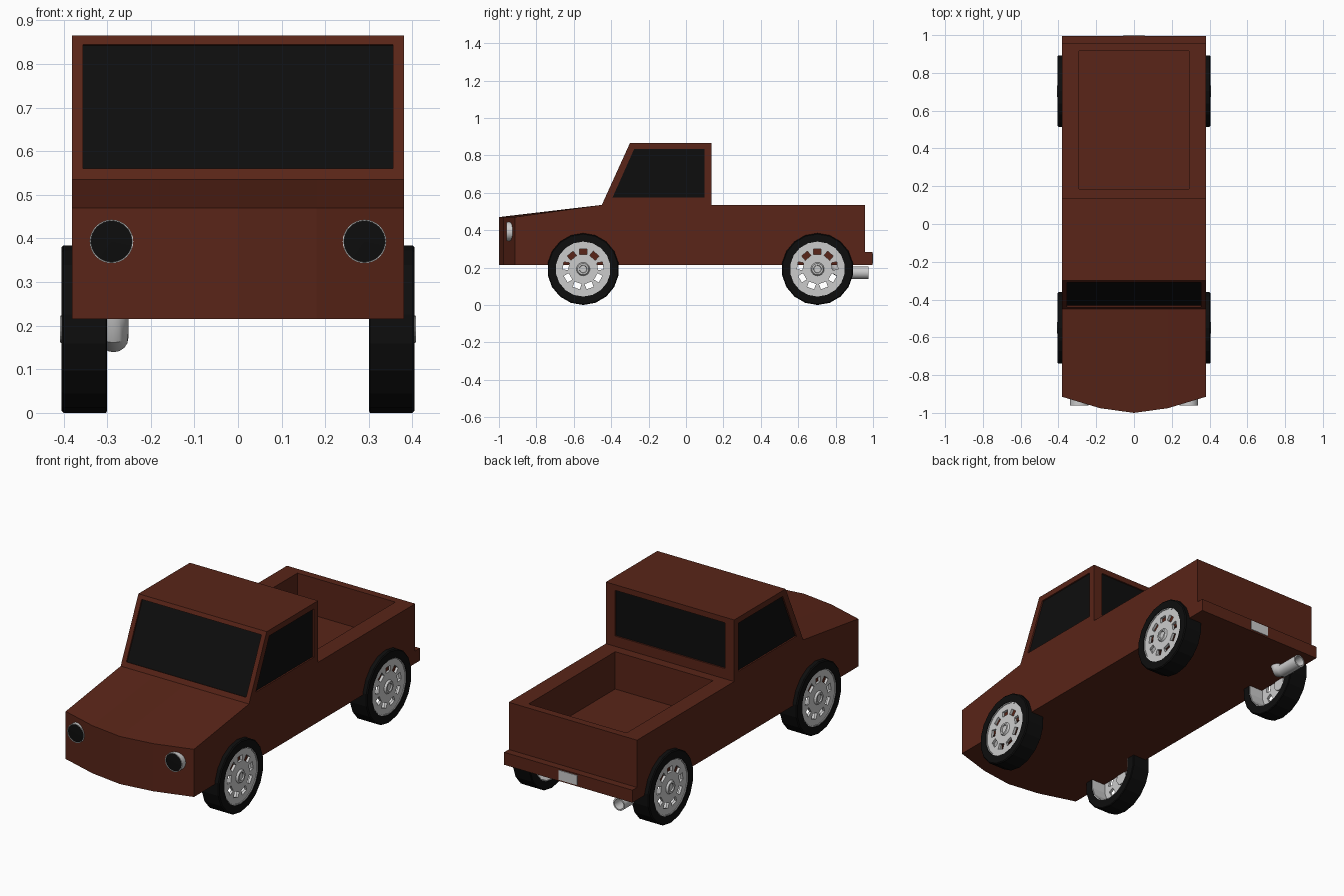
import bpy, bmesh
from math import pi, cos, sin
from mathutils import Vector, Matrix

if "Cube" in bpy.data.objects:
    bpy.data.objects.remove(bpy.data.objects["Cube"])


def material(name, rgb):
    m = bpy.data.materials.new(name)
    m.diffuse_color = (*rgb, 1)
    m.use_nodes = True
    m.node_tree.nodes["Principled BSDF"].inputs["Base Color"].default_value = m.diffuse_color
    return m


PAINT = material("paint", (0.10, 0.018, 0.009))
BLACK = material("black", (0.004, 0.004, 0.004))


def finish(name, bm, mat=None):
    bmesh.ops.recalc_face_normals(bm, faces=bm.faces)
    me = bpy.data.meshes.new(name)
    bm.to_mesh(me)
    bm.free()
    ob = bpy.data.objects.new(name, me)
    bpy.context.collection.objects.link(ob)
    if mat:
        me.materials.append(mat)
    return ob


def prism(name, pts, offset, mat=None):
    bm = bmesh.new()
    face = bm.faces.new([bm.verts.new(p) for p in pts])
    ext = bmesh.ops.extrude_face_region(bm, geom=[face], use_keep_orig=True)
    verts = [v for v in ext["geom"] if isinstance(v, bmesh.types.BMVert)]
    bmesh.ops.translate(bm, verts=verts, vec=offset)
    return finish(name, bm, mat)


def box(name, lo, hi, mat=None):
    (x0, y0, z0), (x1, y1, z1) = lo, hi
    return prism(name, [(x0, y0, z0), (x1, y0, z0), (x1, y1, z0), (x0, y1, z0)],
                 (0, 0, z1 - z0), mat)


def lathe(name, profile, steps, mat=None, closed=True):
    """Spin (x, radius) points around the x axis."""
    bm = bmesh.new()
    vs = [bm.verts.new((x, 0, r)) for x, r in profile]
    es = [bm.edges.new(p) for p in zip(vs, vs[1:] + (vs[:1] if closed else []))]
    bmesh.ops.spin(bm, geom=vs + es, cent=(0, 0, 0), axis=(1, 0, 0),
                   angle=2 * pi, steps=steps)
    bmesh.ops.remove_doubles(bm, verts=bm.verts, dist=1e-4)
    return finish(name, bm, mat)


def cut(target, cutter):
    mod = target.modifiers.new("cut", 'BOOLEAN')
    mod.operation, mod.solver, mod.object = 'DIFFERENCE', 'EXACT', cutter
    bpy.context.view_layer.objects.active = target
    bpy.ops.object.modifier_apply(modifier="cut")
    bpy.data.objects.remove(cutter)


# Body: side profile lofted across the width, with a bowed nose
columns = [(-0.38, -0.915), (-0.18, -0.975), (0, -1.0), (0.18, -0.975), (0.38, -0.915)]
bm = bmesh.new()
rows = []
for x, nose in columns:
    side = [(nose, 0.215), (nose, 0.47), (-0.45, 0.535), (-0.30, 0.865),
            (0.135, 0.865), (0.135, 0.535), (0.957, 0.535), (0.957, 0.215)]
    rows.append([bm.verts.new((x, y, z)) for y, z in side])
for a, b in zip(rows, rows[1:]):
    for i in range(8):
        j = (i + 1) % 8
        bm.faces.new((a[i], a[j], b[j], b[i]))
bm.faces.new(rows[0])
bm.faces.new(rows[-1])
body = finish("body", bm, PAINT)

# Cargo bed
cut(body, box("bed_cutter", (-0.29, 0.185, 0.335), (0.29, 0.917, 0.7)))


# Windows: shallow recess with a dark pane
def window(name, pts, normal):
    n = Vector(normal).normalized()
    pts = [Vector(p) for p in pts]
    cut(body, prism("recess", [p + n * 0.02 for p in pts], -n * 0.032))
    prism(name, [p - n * 0.008 for p in pts], -n * 0.006, BLACK)


def span(w, low, high):
    return [(-w, *low), (w, *low), (w, *high), (-w, *high)]


window("windshield", span(0.355, (-0.4386, 0.56), (-0.309, 0.845)), (0, -0.33, 0.15))
window("rear_window", span(0.325, (0.135, 0.59), (0.135, 0.835)), (0, 1, 0))
for label, s in (("left", -1), ("right", 1)):
    window(label + "_window", [(s * 0.38, y, z) for y, z in
           ((-0.392, 0.576), (-0.277, 0.834), (0.10, 0.834), (0.10, 0.576))], (s, 0, 0))

# Rear bumper and plate
box("rear_bumper", (-0.38, 0.95, 0.215), (0.38, 0.996, 0.282), PAINT)
box("rear_plate", (-0.055, 0.99, 0.223), (0.055, 1.0, 0.275))

# Headlights: grey housing with a dark lens
for label, s in (("left", -1), ("right", 1)):
    place = Matrix.Translation((s * 0.29, -0.96, 0.393)) @ Matrix.Rotation(-pi / 2, 4, 'Z')
    housing = lathe(label + "_headlight_housing",
                    [(-0.06, 0.05), (0, 0.05), (0, 0.047), (-0.06, 0.047)], 32)
    lens = lathe(label + "_headlight_lens", [(-0.05, 0), (-0.05, 0.048), (-0.004, 0.048), (-0.002, 0)],
                 32, BLACK, False)
    for ob in (housing, lens):
        ob.matrix_world = place
    housing.select_set(True)

# Wheel parts, built around the x axis
tyre = lathe("tyre", [(0.30, 0.147), (0.30, 0.188), (0.303, 0.192), (0.40, 0.192),
                      (0.405, 0.187), (0.405, 0.147)], 18, BLACK)
barrel = lathe("rim_barrel", [(0.302, 0.142), (0.302, 0.149), (0.402, 0.149), (0.402, 0.142)], 18)
disc = lathe("rim_disc", [(0.384, 0), (0.384, 0.146), (0.398, 0.146), (0.398, 0)], 18, None, False)
for k in range(9):
    hole = box("hole_cutter", (0.35, -0.02, 0.078), (0.45, 0.02, 0.108))
    hole.rotation_euler.x = k * 2 * pi / 9
    cut(disc, hole)
hub = lathe("hub", [(0.375, 0), (0.375, 0.036), (0.398, 0.036), (0.408, 0.03),
                    (0.408, 0.021), (0.401, 0.019), (0.401, 0)], 18, None, False)

# Four wheels from shared part meshes
parts = (tyre, barrel, disc, hub)
for label, y in (("front", -0.55), ("rear", 0.703)):
    for side, turn in (("right", 0), ("left", pi)):
        for part in parts:
            ob = bpy.data.objects.new(f"{label}_{side}_{part.name}", part.data)
            ob.location = (0, y, 0.192)
            ob.rotation_euler.z = turn
            bpy.context.collection.objects.link(ob)
for part in parts:
    bpy.data.objects.remove(part)

# Tailpipe: open tube bending up into the floor
bm = bmesh.new()
path = [(0.80, 0.24, pi / 2), (0.80, 0.215, pi / 2), (0.815, 0.185, pi / 4),
        (0.845, 0.173, 0), (0.975, 0.173, 0), (0.975, 0.173, 0), (0.86, 0.173, 0)]
radii = [0.034] * 5 + [0.027] * 2
rings = []
for (y, z, tilt), r in zip(path, radii):
    ring = []
    for k in range(16):
        a = 2 * pi * k / 16
        ring.append(bm.verts.new((-0.285 + r * cos(a), y + r * sin(a) * sin(tilt),
                                  z + r * sin(a) * cos(tilt))))
    rings.append(ring)
for a, b in zip(rings, rings[1:]):
    for k in range(16):
        j = (k + 1) % 16
        bm.faces.new((a[k], a[j], b[j], b[k]))
bm.faces.new(rings[0])
bm.faces.new(rings[-1])
pipe = finish("tailpipe", bm)

# Smooth the round parts
pipe.select_set(True)
bpy.context.view_layer.objects.active = pipe
bpy.ops.object.shade_smooth_by_angle()
